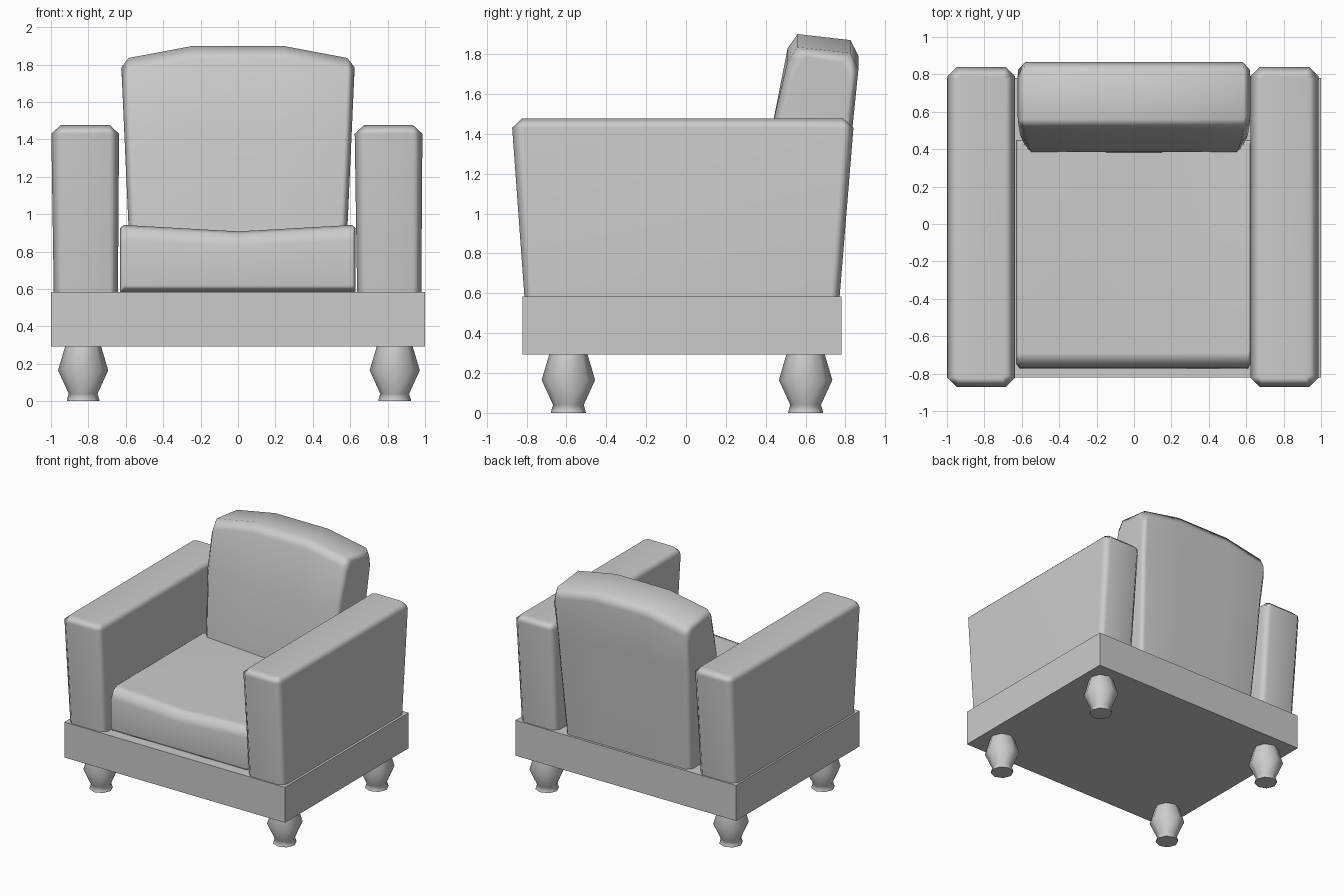
import bpy, bmesh, math

if "Cube" in bpy.data.objects:
    bpy.data.objects.remove(bpy.data.objects["Cube"])


def loft(name, rings, smooth=True):
    """Skin a list of closed point rings and cap both ends."""
    bm = bmesh.new()
    vs = [[bm.verts.new(p) for p in r] for r in rings]
    n = len(vs[0])
    for a, b in zip(vs, vs[1:]):
        for i in range(n):
            j = (i + 1) % n
            bm.faces.new((a[i], a[j], b[j], b[i]))
    bm.faces.new(vs[0])
    bm.faces.new(vs[-1])
    bmesh.ops.recalc_face_normals(bm, faces=bm.faces)
    me = bpy.data.meshes.new(name)
    bm.to_mesh(me)
    bm.free()
    ob = bpy.data.objects.new(name, me)
    bpy.context.collection.objects.link(ob)
    if smooth:
        bpy.ops.object.select_all(action='DESELECT')
        ob.select_set(True)
        bpy.context.view_layer.objects.active = ob
        bpy.ops.object.shade_smooth_by_angle(angle=math.radians(62))
        ob.modifiers.new("weighted_normals", 'WEIGHTED_NORMAL').keep_sharp = True
    return ob


def chamfered_rect(x0, x1, y0, y1, z, c):
    """Rectangle with cut corners at height z."""
    return [(x0 + c, y0, z), (x1 - c, y0, z), (x1, y0 + c, z), (x1, y1 - c, z),
            (x1 - c, y1, z), (x0 + c, y1, z), (x0, y1 - c, z), (x0, y0 + c, z)]


# Base frame
loft("base", [[(-1, -.82, z), (1, -.82, z), (1, .78, z), (-1, .78, z)]
              for z in (.293, .583)], smooth=False)

# Arms, flaring slightly towards the top
for side, cx in (("left", -.817), ("right", .805)):
    loft(side + "_arm", [
        chamfered_rect(cx - .168, cx + .175, -.81, .77, .575, .045),
        chamfered_rect(cx - .181, cx + .181, -.872, .84, 1.43, .05),
        chamfered_rect(cx - .131, cx + .131, -.825, .79, 1.476, .02)])

# Seat cushion, dipping in the middle
def seat_ring(x, top, c):
    return [(x, -.75 + c, .585), (x, -.775 + c, .62), (x, -.77 + c, top - .08),
            (x, -.74 + c, top - .02), (x, -.69 + c, top),
            (x, .43, top), (x, .45, top - .04), (x, .45, .585)]

loft("seat", [seat_ring(x, top, c) for x, top, c in (
    (-.632, .925, .03), (-.61, .942, 0), (0, .908, 0), (.61, .942, 0), (.627, .925, .03))])

# Backrest, leaning back with an arched top
def back_ring(x, top, c):
    front = [(.37, .585), (.385, .95), (.435, 1.45), (.51, top - .07), (.56, top)]
    rear = [(.825, top - .03), (.865, top - .11), (.835, 1.43), (.812, 1.11), (.765, .585)]
    pts = [(y + c, z) for y, z in front] + [(y - c, z) for y, z in rear]
    return [(x * (1 - .072 * max(0, 1.77 - z)), y, z) for y, z in pts]

loft("backrest", [back_ring(x, top, c) for x, top, c in (
    (-.623, 1.785, .04), (-.585, 1.835, 0), (-.24, 1.9, 0),
    (.24, 1.9, 0), (.585, 1.835, 0), (.623, 1.785, .04))])

# Turned legs
profile = [(.088, 0), (.086, .01), (.077, .04), (.134, .165), (.094, .3)]
for sx, x in (("left", -.828), ("right", .838)):
    for sy, y in (("front", -.59), ("back", .6)):
        loft(f"{sy}_{sx}_leg", [
            [(x + r * math.cos(i * math.tau / 8), y + r * math.sin(i * math.tau / 8), z)
             for i in range(8)] for r, z in profile])
